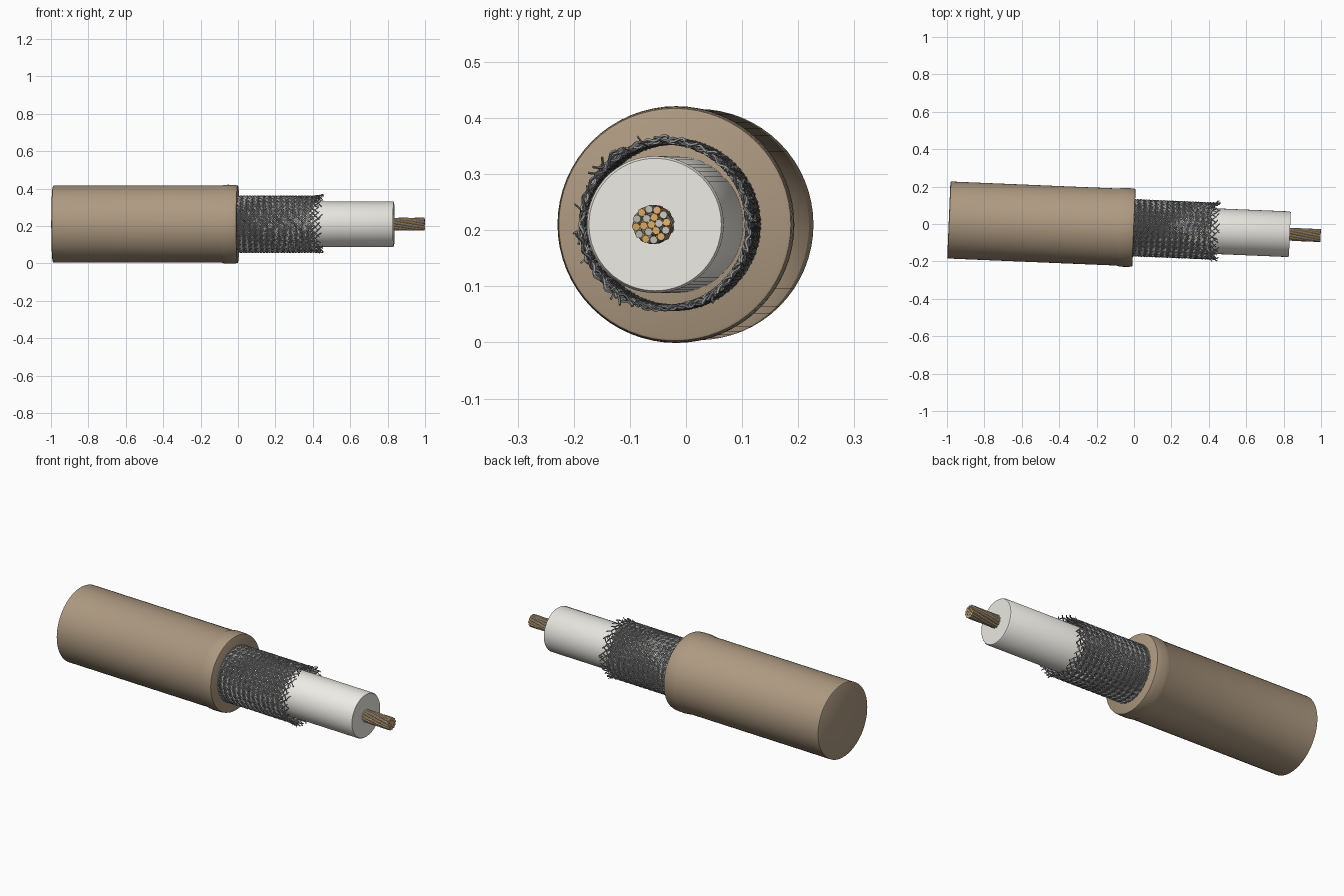
import bpy, math, random
from mathutils import Matrix

if "Cube" in bpy.data.objects:
    bpy.data.objects.remove(bpy.data.objects["Cube"])

random.seed(4)
# the cable lies along x, turned slightly about z
PLACE = Matrix.Translation((0, -0.02, 0.21)) @ Matrix.Rotation(math.radians(-2.4), 4, 'Z')


def material(name, color):
    m = bpy.data.materials.new(name)
    m.diffuse_color = (*color, 1)
    m.use_nodes = True
    m.node_tree.nodes["Principled BSDF"].inputs["Base Color"].default_value = m.diffuse_color
    return m


def finish(ob, mat, angle=35):
    ob.data.materials.append(mat)
    ob.matrix_world = PLACE
    bpy.ops.object.select_all(action='DESELECT')
    bpy.context.view_layer.objects.active = ob
    ob.select_set(True)
    if ob.type == 'CURVE':
        bpy.ops.object.convert(target='MESH')
    bpy.ops.object.shade_smooth_by_angle(angle=math.radians(angle))


def lathe(name, profile, mat, n=64):
    """Turn (x, radius) points about the x axis, closed with end caps."""
    verts, faces = [], []
    for x, r in profile:
        for i in range(n):
            a = 2 * math.pi * i / n
            verts.append((x, r * math.cos(a), r * math.sin(a)))
    for k in range(len(profile) - 1):
        for i in range(n):
            j = (i + 1) % n
            faces.append((k * n + i, (k + 1) * n + i, (k + 1) * n + j, k * n + j))
    last = (len(profile) - 1) * n
    faces.append(tuple(range(n)))
    faces.append(tuple(last + i for i in reversed(range(n))))
    me = bpy.data.meshes.new(name)
    me.from_pydata(verts, [], faces)
    ob = bpy.data.objects.new(name, me)
    bpy.context.collection.objects.link(ob)
    finish(ob, mat)


def wires(name, paths, radius, mat, res, angle=35):
    """One object of round wires following the given paths."""
    cu = bpy.data.curves.new(name, 'CURVE')
    cu.dimensions = '3D'
    cu.bevel_depth = radius
    cu.bevel_resolution = res
    cu.use_fill_caps = True
    for p in paths:
        s = cu.splines.new('POLY')
        s.points.add(len(p) - 1)
        for pt, c in zip(s.points, p):
            pt.co = (*c, 1)
    ob = bpy.data.objects.new(name, cu)
    bpy.context.collection.objects.link(ob)
    finish(ob, mat, angle)


tan = material("jacket_tan", (0.42, 0.32, 0.22))
white = material("insulation_white", (0.85, 0.83, 0.78))
steel = material("braid_grey", (0.30, 0.31, 0.30))
copper = material("copper", (0.72, 0.42, 0.14))
tin = material("tinned", (0.55, 0.53, 0.50))

# outer jacket with a raised collar at the cut end
lathe("outer_jacket", [(-0.991, 0.2), (-0.988, 0.206), (-0.085, 0.206), (-0.078, 0.209),
                       (-0.055, 0.211), (-0.03, 0.2105), (-0.01, 0.209), (-0.002, 0.207),
                       (0.0, 0.203)], tan)

# inner insulation
lathe("inner_insulation", [(-0.05, 0.122), (0.828, 0.122), (0.834, 0.118)], white)

# twisted conductor strands: 1 + 6 + 12
groups = {0: [], 1: []}
for count, ring in ((1, 0.0), (6, 0.0138), (12, 0.0276)):
    for k in range(count):
        path = []
        for i in range(17):
            t = i / 16
            a = 2 * math.pi * k / count + 1.2 * t
            path.append((0.80 + 0.198 * t, ring * math.cos(a), ring * math.sin(a)))
        groups[k % 2].append(path)
wires("copper_strands", groups[0], 0.0072, copper, 2)
wires("tinned_strands", groups[1], 0.0072, tin, 2)

# woven braid: two families of helical carriers, three wires each
N, R, AMP, STEP = 30, 0.148, 0.0035, 0.0053
paths = []
for side in (1, -1):
    for k in range(N):
        for w in (-1, 0, 1):
            # the middle wire of each carrier runs on into the frayed edge
            end = random.uniform(0.435, 0.462) if w == 0 else random.uniform(0.39, 0.42)
            flare = random.uniform(-0.002, 0.010)
            path, x = [], -0.02
            while x < end:
                t = x / R
                a = 2 * math.pi * (k + w * 0.27) / N + side * t
                fray = max(0.0, (x - 0.40) / 0.06)
                r = R + side * AMP * math.cos(N * t) + flare * fray
                path.append((x, r * math.cos(a), r * math.sin(a)))
                x += STEP
            paths.append(path)
wires("braided_shield", paths, 0.0030, steel, 0)

# a few loose wire ends at the frayed edge
loose = []
for k in range(14):
    a = random.uniform(0, 2 * math.pi)
    x = random.uniform(0.40, 0.43)
    da, dx = random.uniform(-0.12, 0.12), random.uniform(0.01, 0.03)
    loose.append([(x + dx * t, (0.150 + 0.014 * t * t) * math.cos(a + da * t),
                   (0.150 + 0.014 * t * t) * math.sin(a + da * t)) for t in (0, 0.33, 0.67, 1)])
wires("loose_wire_ends", loose, 0.0022, steel, 0)
